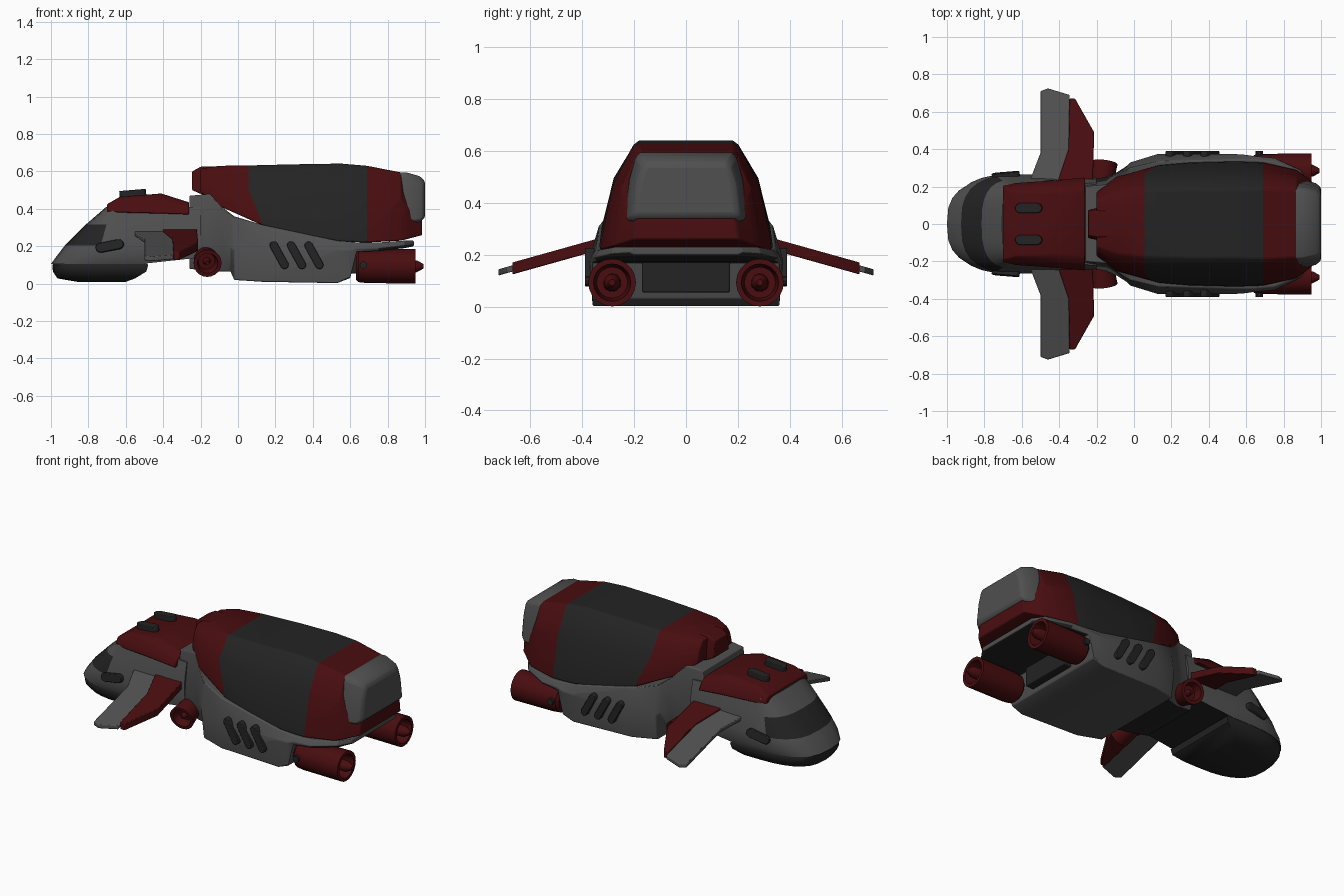
import bpy, bmesh, math
from mathutils import Vector, Matrix

if "Cube" in bpy.data.objects:
    bpy.data.objects.remove(bpy.data.objects["Cube"])


def mat(name, c):
    m = bpy.data.materials.new(name)
    m.diffuse_color = (*c, 1)
    m.use_nodes = True
    m.node_tree.nodes["Principled BSDF"].inputs["Base Color"].default_value = m.diffuse_color
    return m


MATS = [mat("hull grey", (.08, .08, .08)), mat("dark panel", (.017, .017, .017)),
        mat("deep red", (.066, .004, .005))]
GREY, DARK, RED = 0, 1, 2


def loft(name, rings, colour=GREY, rule=None, bevel=0.0, matrix=None, angle=32):
    """Skin closed rings of points, cap both ends, colour by constant or rule(centre, normal)."""
    bm = bmesh.new()
    vs = [[bm.verts.new(p) for p in r] for r in rings]
    n = len(rings[0])
    for a, b in zip(vs, vs[1:]):
        for i in range(n):
            j = (i + 1) % n
            bm.faces.new((a[i], a[j], b[j], b[i]))
    bm.faces.new(vs[0])
    bm.faces.new(vs[-1])
    if matrix:
        bm.transform(matrix)
    bmesh.ops.remove_doubles(bm, verts=bm.verts, dist=1e-5)
    bmesh.ops.recalc_face_normals(bm, faces=bm.faces)
    bm.normal_update()
    for f in bm.faces:
        f.material_index = rule(f.calc_center_median(), f.normal) if rule else colour
    me = bpy.data.meshes.new(name)
    bm.to_mesh(me)
    bm.free()
    for m in MATS:
        me.materials.append(m)
    me.shade_smooth()
    me.set_sharp_from_angle(angle=math.radians(angle))
    ob = bpy.data.objects.new(name, me)
    bpy.context.collection.objects.link(ob)
    if bevel:
        b = ob.modifiers.new("bevel", 'BEVEL')
        b.width, b.segments, b.limit_method = bevel, 2, 'ANGLE'
        b.angle_limit = math.radians(32)
    return ob


def mirrored(half):
    """Half section with y > 0, closed by its mirror image."""
    return half + [(x, -y, z) for x, y, z in reversed(half)]


def shell(x, zb, wb, zt, wt, shear=0):
    """Arched cross-section: leaning lower wall, upper wall, rounded roof edge."""
    h, zm = zt - zb, zb + (zt - zb) * .62
    return mirrored([(x + shear, wb, zb), (x + shear * .8, wb - .04 * (wb - wt), zb + .12 * h),
                     (x, wt + .62 * (wb - wt), zm), (x, wt + .05 * (wb - wt), zt - .04 * h),
                     (x, wt * .92, zt)])


def prism(name, pts, thick, colour, matrix, bevel=.004):
    """Flat outline in xy, thickened along z."""
    return loft(name, [[(x, y, s * thick / 2) for x, y in pts] for s in (-1, 1)],
                colour, bevel=bevel, matrix=matrix)


def pill(name, a, b, r, normal, thick=.04):
    """Rounded slot cover running from a to b, facing normal."""
    a, b, nz = Vector(a), Vector(b), Vector(normal).normalized()
    u = (b - a).normalized()
    v = nz.cross(u).normalized()
    nz = u.cross(v)
    m = Matrix((u, v, nz)).transposed().to_4x4()
    m.translation = (a + b) / 2
    h = (b - a).length / 2 - r
    pts = [((h if i < 6 else -h) + r * math.sin(math.pi * (i if i < 6 else i - 1) / 5),
            r * math.cos(math.pi * (i if i < 6 else i - 1) / 5)) for i in range(12)]
    return prism(name, pts, thick, DARK, m)


def lathe(name, profile, origin, direction, colour, n=20):
    """Turn (distance, radius) pairs about a direction."""
    m = Vector(direction).to_track_quat('Z', 'Y').to_matrix().to_4x4()
    m.translation = origin
    rings = [[(r * math.cos(2 * math.pi * i / n), r * math.sin(2 * math.pi * i / n), d)
              for i in range(n)] for d, r in profile]
    return loft(name, rings, colour, matrix=m)


def nose(z, tip, w, back, cx=-.66, wb=None):
    """Horizontal slice of the head with a rounded front."""
    wb = wb or w
    half = [(back, wb, z), (min(-.5, back - .02), w, z)]
    for i in range(8):
        t = math.pi / 2 * i / 7
        half.append((cx - (cx - tip) * math.sin(t) ** .85, max(w * math.cos(t) ** .7, .001), z))
    return mirrored(half)


# Lower hull: stations of x, bottom z / width, waist z / width, top z / width
hull = [(-.26, .08, .19, .2, .23, .47, .2), (-.15, .065, .2, .2, .25, .48, .21),
        (-.085, .065, .22, .2, .28, .41, .26), (-.04, .065, .24, .19, .31, .375, .29),
        (-.02, .02, .31, .18, .33, .36, .3), (.13, .01, .35, .18, .375, .315, .335),
        (.53, .003, .36, .18, .375, .23, .345), (.6, .03, .36, .18, .37, .225, .345),
        (.635, .17, .36, .19, .365, .22, .345), (.75, .175, .34, .19, .355, .22, .335),
        (.89, .19, .27, .205, .29, .23, .28), (.94, .2, .2, .21, .22, .23, .21)]
loft("lower_hull", [mirrored([(x, wb, zb), (x, wm, zm), (x, wt, zt)])
                    for x, zb, wb, zm, wm, zt, wt in hull], bevel=.012,
     rule=lambda c, n: DARK if n.z < -.6 and (c.x < -.04 or c.x > .62) else GREY)

# Cargo shell with red bands at both ends
cargo = [(-.2, .49, .17, .615, .12), (-.1, .415, .25, .63, .16), (.055, .31, .315, .632, .185, .08),
         (.3, .265, .33, .638, .195), (.55, .225, .335, .642, .195), (.69, .22, .33, .63, .2),
         (.87, .23, .29, .595, .19), (.91, .24, .26, .5, .18), (.985, .26, .2, .34, .19)]
loft("cargo_shell", [shell(*s) for s in cargo], bevel=.006,
     rule=lambda c, n: DARK if .06 < c.x < .69 else RED)
loft("cargo_front_block", [shell(-.245, .5, .075, .6, .06), shell(-.2, .48, .085, .625, .07),
                           shell(-.1, .45, .085, .628, .07)], RED, bevel=.006)
loft("cargo_end_cap", [shell(.84, .32, .24, .595, .19), shell(.9, .325, .235, .595, .19),
                       shell(.97, .33, .22, .575, .175), shell(1, .35, .2, .55, .16)], GREY, bevel=.015)

# Head with windscreen band, and the dark jaw below
loft("head", [nose(.105, -1, .25, -.52), nose(.14, -.975, .265, -.2, wb=.24),
              nose(.205, -.925, .26, -.2, wb=.245), nose(.315, -.815, .235, -.2, wb=.24),
              nose(.41, -.705, .205, -.2, wb=.22)],
     rule=lambda c, n: DARK if (.21 < c.z < .3 and c.x < -.69) or n.z < -.7 else GREY, angle=40)
loft("jaw", [nose(.01, -.86, .16, -.6), nose(.028, -.965, .21, -.55), nose(.065, -.99, .245, -.49),
             nose(.1, -.992, .25, -.48), nose(.13, -.965, .24, -.52)], DARK, angle=40)
loft("head_roof", [shell(-.7, .385, .205, .425, .19), shell(-.63, .38, .22, .465, .17),
                   shell(-.41, .375, .235, .482, .17), shell(-.262, .37, .25, .435, .18)],
     RED, bevel=.006)

# Dark panel between the engines
loft("rear_panel", [[(x, -.17, .055), (x, .17, .055), (x, .17, .185), (x, -.17, .185)]
                    for x in (.55, .66)], DARK, bevel=.006)

wing_front = [(-.56, .2), (-.55, .25), (-.5, .38), (-.5, .71), (-.46, .725), (-.345, .69), (-.345, .2)]
wing_rear = [(-.41, .22), (-.35, .4), (-.345, .67), (-.315, .67), (-.213, .49), (-.22, .22)]
engine = [(0, .07), (.015, .085), (.06, .09), (.32, .092), (.32, .072), (.2, .06),
          (.2, .035), (.325, .032), (.362, .012)]
pod = [(0, .06), (.13, .075), (.13, .055), (.08, .045), (.08, .02), (.12, .01)]

for s, side in ((1, "left"), (-1, "right")):
    # Wings droop outwards
    droop = Matrix(((1, 0, 0, 0), (0, s, 0, 0), (0, -.28, 1, .335), (0, 0, 0, 1)))
    prism(f"wing_front_{side}", wing_front, .024, GREY, droop)
    prism(f"wing_rear_{side}", wing_rear, .046, RED, droop)
    # Engines
    lathe(f"main_engine_{side}", engine, (.63, s * .285, .093), (1, 0, 0), RED)
    lathe(f"engine_bolt_{side}", [(0, .02), (.03, .02)], (.67, s * .36, .1), (0, s, 0), DARK, 10)
    lathe(f"front_pod_{side}", pod, (-.175, s * .2, .14), (.1, s, -.25), RED)
    # Slot covers
    for i in range(3):
        x = .18 + i * .093
        pill(f"hull_vent_{side}_{i}", (x, s * .37, .225), (x + .08, s * .37, .08), .022, (0, s, 0))
    pill(f"head_vent_{side}", (-.76, s * .25, .185), (-.61, s * .262, .215), .026, (-.1, s, .15))
    pill(f"roof_vent_{side}", (-.635, s * .085, .475), (-.49, s * .085, .487), .026, (-.08, 0, 1))
